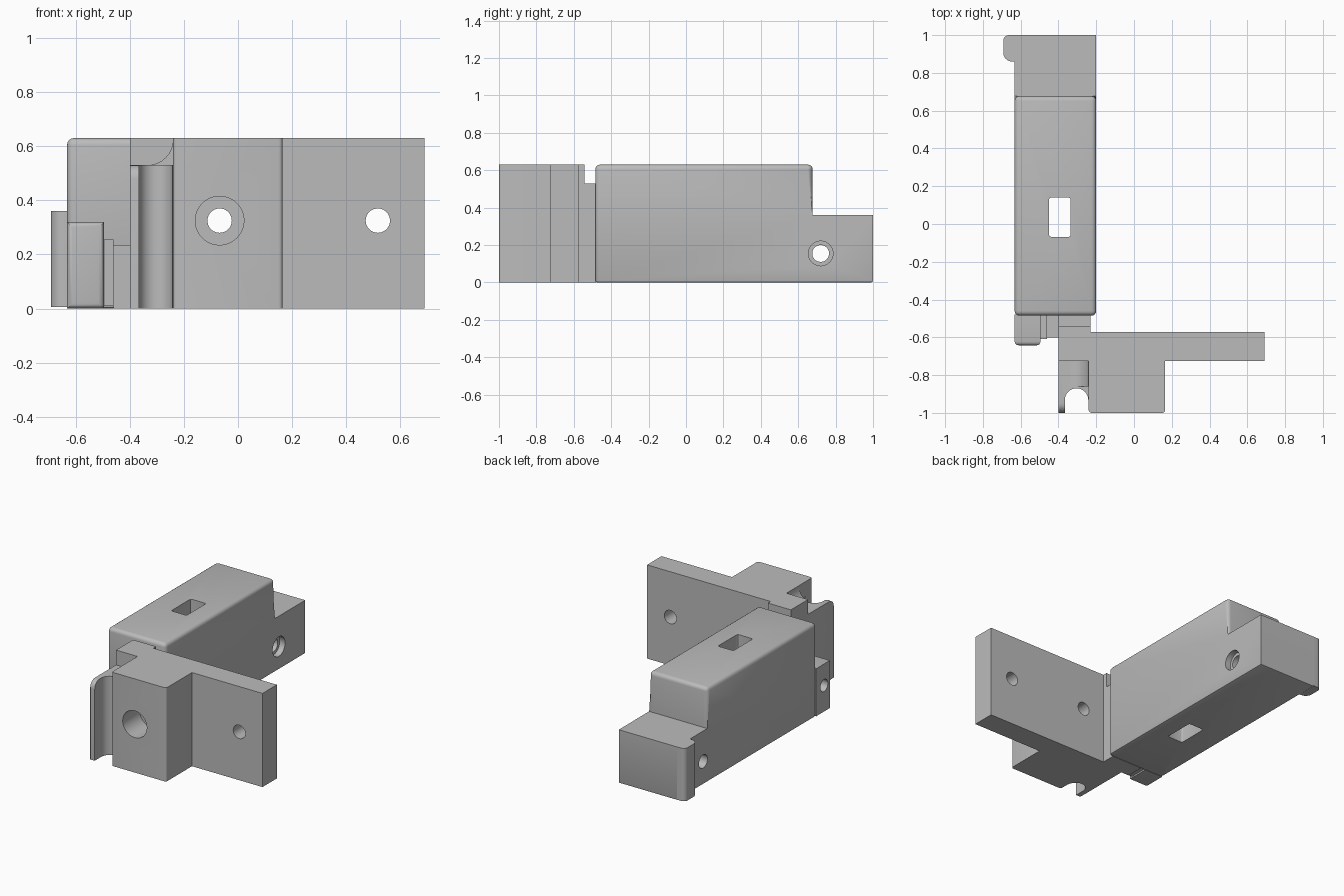
import bpy, bmesh, math
from mathutils import Vector

if "Cube" in bpy.data.objects:
    bpy.data.objects.remove(bpy.data.objects["Cube"])

grey = bpy.data.materials.new("plain grey")
grey.diffuse_color = (0.5, 0.5, 0.5, 1)
grey.use_nodes = True
grey.node_tree.nodes["Principled BSDF"].inputs["Base Color"].default_value = grey.diffuse_color


def add_object(name, bm):
    bmesh.ops.recalc_face_normals(bm, faces=bm.faces[:])
    me = bpy.data.meshes.new(name)
    bm.to_mesh(me)
    bm.free()
    me.materials.append(grey)
    ob = bpy.data.objects.new(name, me)
    bpy.context.collection.objects.link(ob)
    return ob


def prism(points, axis, lo, hi):
    """Extrude a 2D outline along x (yz outline) or z (xy outline)."""
    bm = bmesh.new()
    place = (lambda a, b: (lo, a, b)) if axis == 'X' else (lambda a, b: (a, b, lo))
    face = bm.faces.new([bm.verts.new(place(*p)) for p in points])
    out = bmesh.ops.extrude_face_region(bm, geom=[face])
    move = Vector((hi - lo, 0, 0)) if axis == 'X' else Vector((0, 0, hi - lo))
    bmesh.ops.translate(bm, vec=move,
                        verts=[v for v in out["geom"] if isinstance(v, bmesh.types.BMVert)])
    bmesh.ops.recalc_face_normals(bm, faces=bm.faces[:])
    return bm


def box(x0, x1, y0, y1, z0, z1):
    return prism([(x0, y0), (x1, y0), (x1, y1), (x0, y1)], 'Z', z0, z1)


def round_edges(bm, rule, width, segments=4):
    edges = [e for e in bm.edges if rule(e.verts[0].co, e.verts[1].co)]
    bmesh.ops.bevel(bm, geom=edges, offset=width, segments=segments,
                    profile=0.5, affect='EDGES', clamp_overlap=True)


def is_upright(a, b):
    return abs(a.x - b.x) < 1e-4 and abs(a.y - b.y) < 1e-4


def arc(cx, cy, r, start, end, n=8):
    return [(cx + r * math.cos(math.radians(start + (end - start) * i / n)),
             cy + r * math.sin(math.radians(start + (end - start) * i / n)))
            for i in range(n + 1)]


def rod(axis, a, b, lo, hi, r):
    """Cylinder along an axis, centred on the other two coordinates."""
    outline = arc(a, b, r, 0, 360, 40)[:-1]
    if axis == 'Y':
        bm = prism(outline, 'Z', -hi, -lo)
        for v in bm.verts:
            v.co = (v.co.x, -v.co.z, v.co.y)
        return bm
    return prism(outline, axis, lo, hi)


def cut(ob, *cutters):
    for i, bm in enumerate(cutters):
        tool = add_object(ob.name + "_cutter", bm)
        tool.hide_render = True
        mod = ob.modifiers.new("cut", 'BOOLEAN')
        mod.operation, mod.solver, mod.object = 'DIFFERENCE', 'EXACT', tool
        bpy.context.view_layer.objects.active = ob
        bpy.ops.object.modifier_apply(modifier=mod.name)
        bpy.data.objects.remove(tool)


# Long housing with a lower tail, rounded on its taller section
bm = prism([(-.485, 0), (1, 0), (1, .36), (.677, .36), (.677, .63), (-.485, .63)],
           'X', -.632, -.2)
round_edges(bm, lambda a, b: max(a.y, b.y) < .7 and max(a.z, b.z) > .4, .025)
round_edges(bm, lambda a, b: max(a.z, b.z) < .001, .01, 2)
housing = add_object("housing", bm)
slot = box(-.45, -.335, -.068, .14, -.1, .8)
round_edges(slot, is_upright, .012, 3)
cut(housing, slot,
    rod('X', .72, .155, -.8, 0, .045),
    rod('X', .72, .155, -.24, 0, .066))

# Rounded lip on the tail
lip = ([(-.632, 1)] + arc(-.662, .97, .03, 90, 180, 5)
       + arc(-.645, .907, .047, 180, 270, 6) + [(-.632, .86)])
add_object("tail_lip", prism(lip, 'Z', .005, .36))

# Mounting bracket: plate, thick boss and stepped rear ridge
bracket = [(-.4, -.725), (-.24, -.725)] + arc(-.225, -.985, .015, 180, 270, 4) \
    + arc(.15, -.985, .015, 270, 360, 4) \
    + [(.165, -.725), (.69, -.725), (.69, -.572), (-.23, -.572), (-.23, -.543), (-.4, -.543)]
plate = add_object("mounting_bracket", prism(bracket, 'Z', 0, .63))
cut(plate,
    rod('Y', -.068, .325, -1.2, -.4, .045),
    rod('Y', -.068, .325, -1.2, -.82, .09),
    rod('Y', .517, .325, -1.2, -.4, .045))
add_object("rear_step", box(-.4, -.23, -.543, -.48, 0, .53))

# Curved guide beside the boss, with a vertical round groove
bm = box(-.4, -.24, -1, -.725, 0, .53)
round_edges(bm, lambda a, b: max(a.y, b.y) < -.99 and min(a.z, b.z) > .5, .05, 6)
round_edges(bm, lambda a, b: is_upright(a, b) and max(a.x, a.y) < -.35, .012, 3)
guide = add_object("guide", bm)
groove = [(-.24, -1.1), (-.24, -.93)] + arc(-.304, -.932, .062, 0, 180, 16) + [(-.366, -1.1)]
cut(guide, prism(groove, 'Z', -.1, .8))

# Concave fillet from the guide top up to the boss
fillet = [(-.24, .53)] + arc(-.335, .625, .095, 270, 360, 8)
bm = prism([(x, z) for x, z in fillet], 'Z', .725, .86)
for v in bm.verts:
    v.co = (v.co.x, -v.co.z, v.co.y)
add_object("guide_fillet", bm)

# Latch block at the front of the housing, with a cross hole
bm = box(-.632, -.495, -.642, -.48, 0, .32)
round_edges(bm, lambda a, b: max(a.y, b.y) < -.6, .02)
latch = add_object("latch", bm)
cut(latch, rod('X', -.565, .175, -.8, -.53, .04))
add_object("latch_shoulder", box(-.495, -.46, -.61, -.48, .01, .255))
add_object("latch_link", box(-.46, -.4, -.6, -.48, 0, .235))

# Smooth the rounded parts while keeping the edges sharp
for ob in bpy.data.objects:
    bpy.ops.object.select_all(action='DESELECT')
    ob.select_set(True)
    bpy.context.view_layer.objects.active = ob
    bpy.ops.object.shade_smooth_by_angle(angle=math.radians(30))
